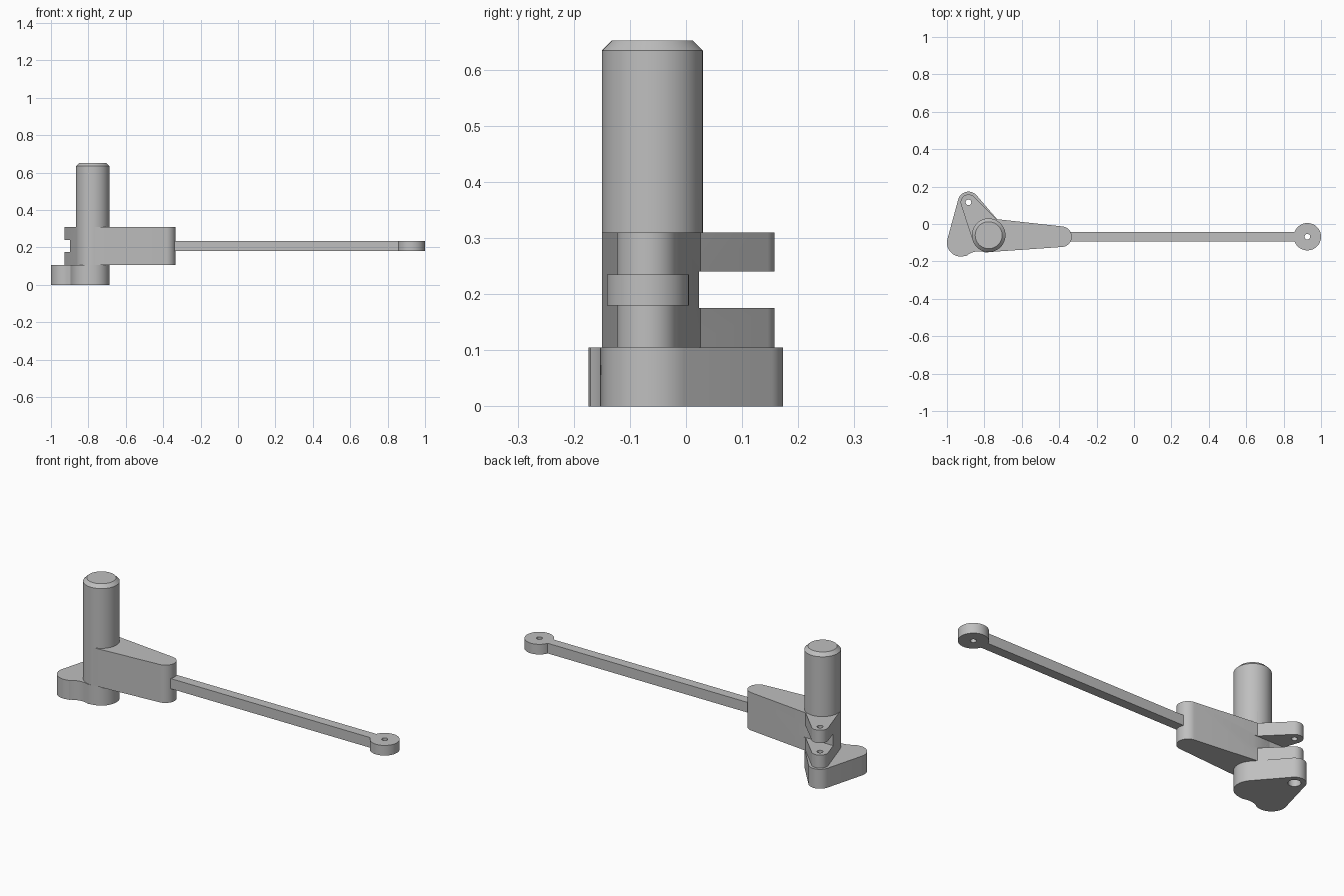
import bpy, bmesh, math

if "Cube" in bpy.data.objects:
    bpy.data.objects.remove(bpy.data.objects["Cube"])

grey = bpy.data.materials.new("plain_grey")
grey.diffuse_color = (0.52, 0.52, 0.52, 1)
grey.use_nodes = True
grey.node_tree.nodes["Principled BSDF"].inputs["Base Color"].default_value = grey.diffuse_color


def prism(name, circles, z0, z1, extra=(), n=64):
    """Convex outline around circles (x, y, r) and points, extruded z0..z1."""
    bm = bmesh.new()
    pts = [(x + r * math.cos(2 * math.pi * i / n), y + r * math.sin(2 * math.pi * i / n))
           for x, y, r in circles for i in range(n)] + list(extra)
    for x, y in pts:
        for z in (z0, z1):
            bm.verts.new((x, y, z))
    out = bmesh.ops.convex_hull(bm, input=bm.verts)
    junk = {g for g in out["geom_interior"] + out["geom_unused"] if isinstance(g, bmesh.types.BMVert)}
    bmesh.ops.delete(bm, geom=list(junk), context='VERTS')
    bmesh.ops.dissolve_limit(bm, angle_limit=0.01, verts=bm.verts, edges=bm.edges)
    bmesh.ops.recalc_face_normals(bm, faces=bm.faces)
    me = bpy.data.meshes.new(name)
    bm.to_mesh(me)
    bm.free()
    ob = bpy.data.objects.new(name, me)
    bpy.context.collection.objects.link(ob)
    me.materials.append(grey)
    return ob


def activate(ob):
    bpy.ops.object.select_all(action='DESELECT')
    ob.select_set(True)
    bpy.context.view_layer.objects.active = ob


def boolean(ob, other, op='DIFFERENCE'):
    activate(ob)
    m = ob.modifiers.new("cut", 'BOOLEAN')
    m.operation, m.solver, m.object = op, 'EXACT', other
    bpy.ops.object.modifier_apply(modifier=m.name)


def remove(ob):
    ob.hide_render = True
    bpy.data.objects.remove(ob, do_unlink=True)


SX, SY = -0.777, -0.06          # shaft axis
LX, LY = -0.885, 0.116          # pivot lobe axis
RY = -0.068                     # rod axis

# vertical shaft with chamfered top
shaft = prism("shaft", [(SX, SY, 0.09)], 0, 0.652)
bm = bmesh.new()
bm.from_mesh(shaft.data)
top = [e for e in bm.edges if all(v.co.z > 0.65 for v in e.verts)]
bmesh.ops.bevel(bm, geom=top, offset=0.018, segments=1, affect='EDGES')
bm.to_mesh(shaft.data)
bm.free()

# three-cornered base plate with concave front edge and pivot hole
base = prism("base_plate", [(SX, SY, 0.09), (LX, LY, 0.057), (-0.926, -0.1, 0.074)], 0, 0.105)
for cut in ([(-0.83, -0.246, 0.1)], [(LX, LY, 0.031)]):
    c = prism("cutter", cut, -0.1, 0.2)
    boolean(base, c)
    remove(c)

# tapered hub arm towards the rod
hub = prism("hub_arm", [(SX, SY, 0.09), (-0.388, RY, 0.055)], 0.105, 0.31)

# forked lever with a pin hole
fork = prism("fork_lever", [(SX, SY, 0.09), (LX, LY, 0.042)], 0.105, 0.31)
c = prism("cutter", [(LX, LY, 0.015)], 0, 0.5)
boolean(fork, c)
remove(c)

# slot between the fork prongs, also trimming the hub and shaft
slot = prism("cutter", [], 0.175, 0.24,
             [(-1.1, 0.023), (-0.6, 0.023), (-0.6, 0.3), (-1.1, 0.3)])
for ob in (shaft, hub, fork):
    boolean(ob, slot)
remove(slot)

# long rod with a drilled eye at the end
rod = prism("rod", [], 0.18, 0.235,
            [(-0.38, RY - 0.026), (-0.38, RY + 0.026), (0.87, RY + 0.026), (0.87, RY - 0.026)])
eye = prism("rod_eye", [(0.927, RY, 0.073)], 0.18, 0.235)
c = prism("cutter", [(0.927, RY, 0.015)], 0, 0.5)
boolean(eye, c)
remove(c)

# smooth round sides, keep edges sharp
for ob in (shaft, base, hub, fork, rod, eye):
    activate(ob)
    bpy.ops.object.shade_smooth_by_angle(angle=math.radians(30))
